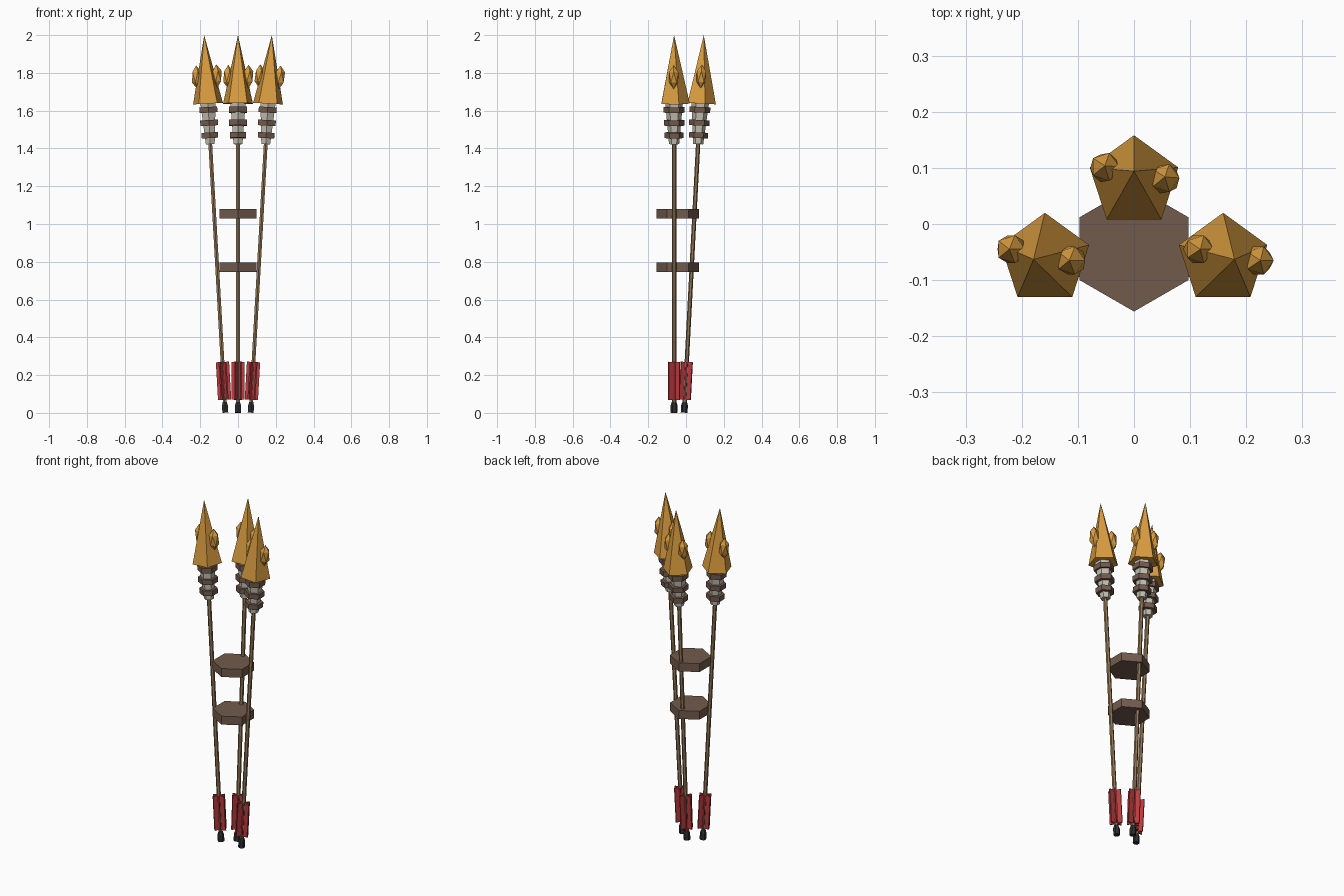
import bpy, math
from mathutils import Matrix, Vector

if "Cube" in bpy.data.objects:
    bpy.data.objects.remove(bpy.data.objects["Cube"])


def material(name, rgb):
    m = bpy.data.materials.new(name)
    m.diffuse_color = (*rgb, 1)
    m.use_nodes = True
    m.node_tree.nodes["Principled BSDF"].inputs["Base Color"].default_value = m.diffuse_color
    return m


GOLD = material("gold", (0.69, 0.33, 0.05))
BROWN = material("dark_leather", (0.17, 0.105, 0.075))
WOOD = material("wood", (0.30, 0.19, 0.095))
BONE = material("bone", (0.55, 0.52, 0.44))
RED = material("red_feather", (0.50, 0.045, 0.05))
BLACK = material("black", (0.027, 0.027, 0.032))


def finish(name, mat, matrix):
    ob = bpy.context.object
    ob.name = name
    ob.data.materials.append(mat)
    ob.data.transform(matrix @ ob.matrix_basis)
    ob.matrix_basis = Matrix()
    return ob


def tapered(name, mat, sides, z0, z1, r0, r1, matrix=Matrix(), xy=(0, 0)):
    bpy.ops.mesh.primitive_cone_add(vertices=sides, radius1=r0, radius2=r1, depth=z1 - z0,
                                    location=(xy[0], xy[1], (z0 + z1) / 2))
    return finish(name, mat, matrix)


def vane(name, angle, matrix):
    bpy.ops.mesh.primitive_cube_add(size=1, location=(0, 0, 0.17), rotation=(0, 0, angle))
    bpy.context.object.scale = (0.07, 0.008, 0.2)
    bpy.context.view_layer.update()
    finish(name, RED, matrix)


def knob(name, x, y, matrix):
    bpy.ops.mesh.primitive_ico_sphere_add(subdivisions=1, radius=0.029, location=(x, y, 1.783))
    bpy.context.object.scale = (1, 1, 2.15)
    bpy.context.view_layer.update()
    finish(name, GOLD, matrix)


def arrow(side, x, y, lean_x, lean_y):
    m = (Matrix.Translation((x, y, 0)) @ Matrix.Rotation(lean_x, 4, 'Y')
         @ Matrix.Rotation(-lean_y, 4, 'X'))
    # Nock and shaft
    tapered(side + "_nock", BLACK, 6, 0.001, 0.04, 0.018, 0.018, m)
    tapered(side + "_nock_collar", BLACK, 6, 0.04, 0.058, 0.018, 0.012, m)
    tapered(side + "_shaft", WOOD, 6, 0.03, 1.46, 0.0115, 0.0115, m)
    # Crossed feather vanes
    for i in range(3):
        vane(f"{side}_vane_{i + 1}", i * math.pi / 3, m)
    # Flared socket with binding rings
    tapered(side + "_socket", BONE, 6, 1.425, 1.65, 0.027, 0.047, m)
    for i, (z, r) in enumerate([(1.472, 0.05), (1.538, 0.054), (1.607, 0.055)]):
        tapered(f"{side}_ring_{i + 1}", BROWN, 6, z - 0.015, z + 0.015, r, r, m)
    # Pointed head with side knobs
    tapered(side + "_head", GOLD, 5, 1.64, 2.003, 0.083, 0, m)
    knob(side + "_knob_left", -0.052, 0.018, m)
    knob(side + "_knob_right", 0.055, -0.002, m)


arrow("left", -0.067, -0.063, -0.056, 0)
arrow("right", 0.067, -0.063, 0.056, 0)
arrow("back", 0, -0.010, 0, 0.052)

# Hexagonal spacer plates holding the bundle
for label, z in (("lower", 0.772), ("upper", 1.055)):
    tapered(label + "_spacer", BROWN, 6, z - 0.025, z + 0.025, 0.112, 0.112, xy=(0, -0.044))
